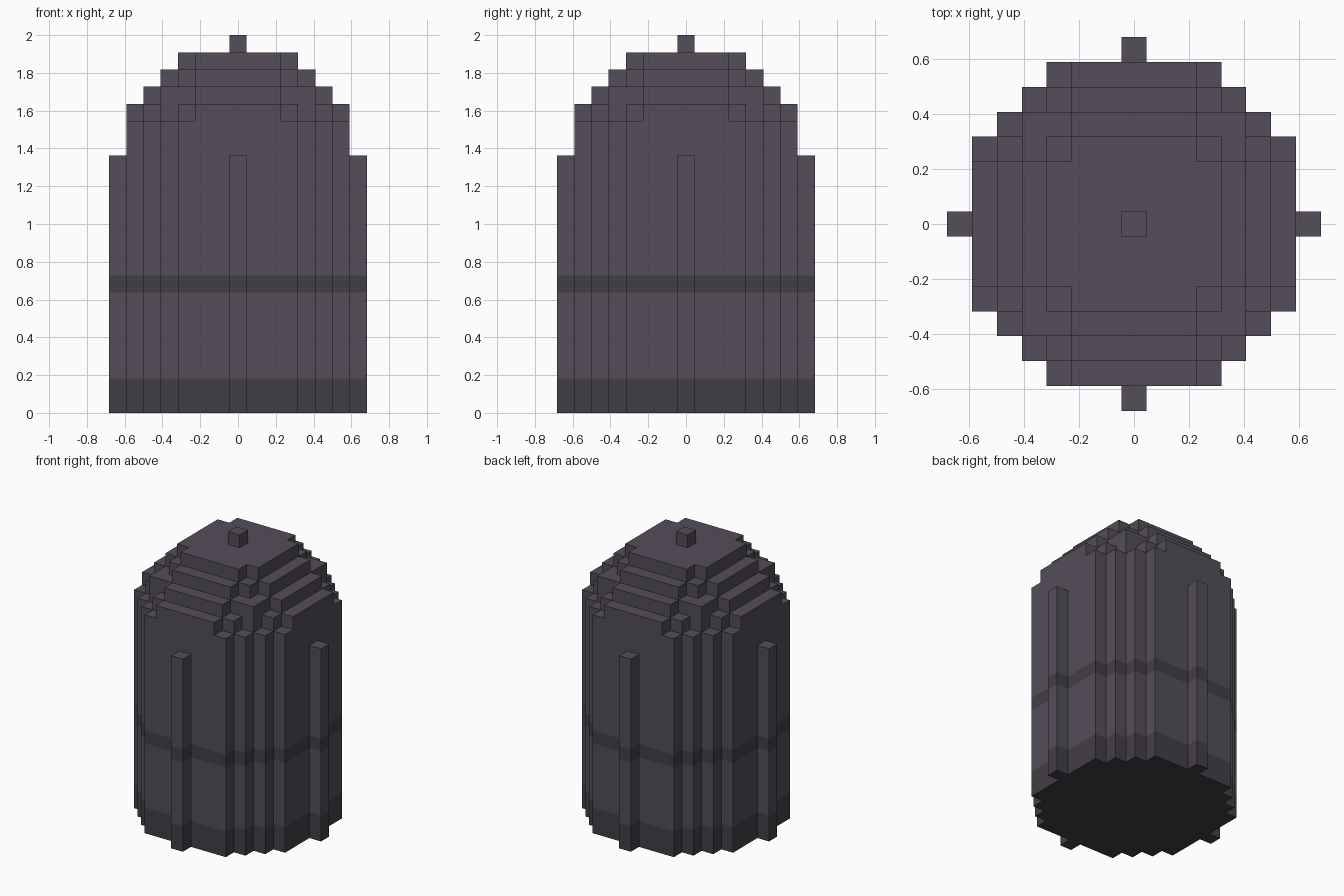
import bpy, bmesh
from math import radians
from mathutils import Vector

if "Cube" in bpy.data.objects:
    bpy.data.objects.remove(bpy.data.objects["Cube"])

U = 2 / 22      # block size
R = 7           # radius in blocks
SPRING = 14     # layer where the dome begins


def filled(x, y, z):
    """Blocky cylinder capped by a blocky hemisphere."""
    dz = max(0, z - SPRING)
    return z >= 0 and x * x + y * y + dz * dz <= R * R


def material(name, color):
    m = bpy.data.materials.new(name)
    m.diffuse_color = (*color, 1)
    m.use_nodes = True
    m.node_tree.nodes["Principled BSDF"].inputs["Base Color"].default_value = m.diffuse_color
    return m


AXES = [Vector(a) for a in ((1, 0, 0), (0, 1, 0), (0, 0, 1))]


def block_part(name, z0, z1, mat):
    """Outer skin of the block layers z0..z1-1, with flat areas merged."""
    bm = bmesh.new()
    for z in range(z0, z1):
        for x in range(-R, R + 1):
            for y in range(-R, R + 1):
                if not filled(x, y, z):
                    continue
                c = Vector((x, y, z + 0.5))
                for i in range(3):
                    for s in (-1, 1):
                        n = AXES[i] * s
                        if filled(x + n.x, y + n.y, z + n.z):
                            continue
                        a, b = AXES[(i + 1) % 3] * s, AXES[(i + 2) % 3]
                        corners = (-a - b, a - b, a + b, b - a)
                        bm.faces.new([bm.verts.new((c + (n + k) / 2) * U) for k in corners])
    bmesh.ops.remove_doubles(bm, verts=bm.verts, dist=U * 0.01)
    bmesh.ops.dissolve_limit(bm, angle_limit=radians(1), verts=bm.verts, edges=bm.edges)
    mesh = bpy.data.meshes.new(name)
    bm.to_mesh(mesh)
    bm.free()
    mesh.materials.append(mat)
    obj = bpy.data.objects.new(name, mesh)
    bpy.context.collection.objects.link(obj)


stone = material("stone", (0.087, 0.075, 0.098))
dark = material("dark_stone", (0.055, 0.049, 0.060))

# Base, walls and belt stacked from the ground up
block_part("base_band", 0, 2, dark)
block_part("lower_wall", 2, 7, stone)
block_part("middle_band", 7, 8, dark)
block_part("upper_wall", 8, 15, stone)

# Stepped dome with a single block on top
block_part("dome", 15, 21, stone)
block_part("top_knob", 21, 22, stone)
